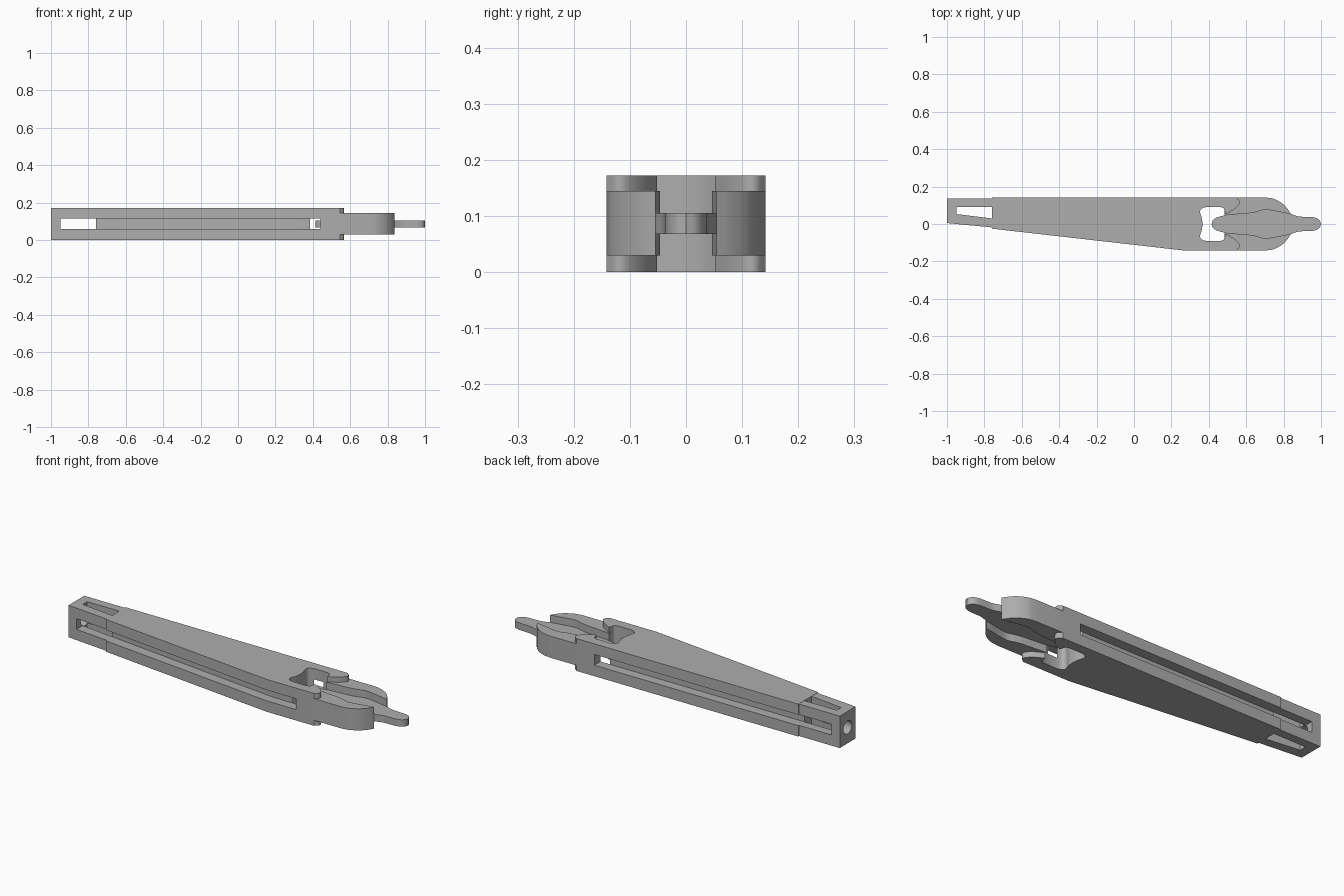
import bpy, bmesh, math
from mathutils import Vector

if "Cube" in bpy.data.objects:
    bpy.data.objects.remove(bpy.data.objects["Cube"])

# One plain grey for the whole tool
grey = bpy.data.materials.new("plain_grey")
grey.use_nodes = True
grey.diffuse_color = (0.42, 0.42, 0.42, 1)
grey.node_tree.nodes["Principled BSDF"].inputs["Base Color"].default_value = grey.diffuse_color


def smooth(points, steps=5):
    """Catmull-Rom curve through the points."""
    p = [Vector(q) for q in points]
    p = [2 * p[0] - p[1]] + p + [2 * p[-1] - p[-2]]
    out = []
    for a, b, c, d in zip(p, p[1:], p[2:], p[3:]):
        for i in range(steps):
            t = i / steps
            v = (2 * b + (c - a) * t + (2 * a - 5 * b + 4 * c - d) * t * t
                 + (3 * b - a - 3 * c + d) * t ** 3) / 2
            out.append(tuple(v))
    return out + [tuple(points[-1])]


def flip(points):
    """Mirror a run across the centre line and reverse its order."""
    return [(x, -y) for x, y in reversed(points)]


def prism(name, outline, z0, z1):
    bm = bmesh.new()
    clean = []
    for q in outline:
        if not clean or (Vector(q) - Vector(clean[-1])).length > 1e-4:
            clean.append(q)
    if (Vector(clean[0]) - Vector(clean[-1])).length < 1e-4:
        clean.pop()
    face = bm.faces.new([bm.verts.new((x, y, z0)) for x, y in clean])
    up = bmesh.ops.extrude_face_region(bm, geom=[face])["geom"]
    bmesh.ops.translate(bm, vec=(0, 0, z1 - z0),
                        verts=[v for v in up if isinstance(v, bmesh.types.BMVert)])
    bmesh.ops.recalc_face_normals(bm, faces=bm.faces)
    mesh = bpy.data.meshes.new(name)
    bm.to_mesh(mesh)
    bm.free()
    mesh.materials.append(grey)
    obj = bpy.data.objects.new(name, mesh)
    bpy.context.collection.objects.link(obj)
    bpy.ops.object.select_all(action="DESELECT")
    obj.select_set(True)
    bpy.context.view_layer.objects.active = obj
    bpy.ops.object.shade_smooth_by_angle(angle=math.radians(32))
    return obj


W, H = 0.142, 0.172            # half width and height
SLOT_LOW, SLOT_TOP = 0.058, 0.115
START, BEND = -0.76, 0.27      # ends of the tapered part

# Shared curves, upper half
lobe = smooth([(0.545, W), (0.564, 0.125), (0.562, 0.105), (0.535, 0.078), (0.49, 0.052)])
hole_right = smooth([(0.485, 0.07), (0.48, 0.083), (0.465, 0.09)])
hole_left = smooth([(0.385, 0.09), (0.363, 0.083), (0.353, 0.065), (0.363, 0.03), (0.366, 0)])
mouth = smooth([(0.485, 0.046), (0.55, 0.052), (0.62, 0.058), (0.66, 0.066),
                (0.7, 0.076), (0.75, 0.07), (0.8, 0.06), (0.838, 0.054)])

# Top and bottom plates with the open keyhole
half = lobe + hole_right + hole_left
plate = [(START, -0.025), (START, W)] + half + flip(half) + [(BEND, -W)]
prism("bottom_plate", plate, 0, SLOT_LOW)
prism("top_plate", plate, SLOT_TOP, H)

# Recessed core between the side slots
core = [(START, 0.03), (START, 0.09)] + hole_left + flip(hole_left) + [(BEND, -0.09)]
prism("core", core, SLOT_LOW, SLOT_TOP)

# Tail rails around the window
back_rail = [(-0.95, 0.09), (START, 0.09), (START, 0.137), (-0.95, 0.137)]
front_rail = [(-0.95, 0), (START, -0.018), (START, 0.03), (-0.95, 0.053)]
for side, z0, z1 in (("lower", 0.001, SLOT_LOW), ("upper", SLOT_TOP, H - 0.001)):
    prism(side + "_back_rail", back_rail, z0, z1)
    prism(side + "_front_rail", front_rail, z0, z1)

# Tail end block with a round bore
block = prism("tail_block", [(-1, 0.005), (-0.95, 0), (-0.95, 0.137), (-1, 0.137)],
              0.001, H - 0.001)
bpy.ops.mesh.primitive_cylinder_add(vertices=32, radius=0.035, depth=0.2,
                                    location=(-0.98, 0.071, H / 2),
                                    rotation=(0, math.pi / 2, 0))
cutter = bpy.context.object
cutter.name = "bore_cutter"
cutter.hide_render = True
cut = block.modifiers.new("bore", "BOOLEAN")
cut.operation = "DIFFERENCE"
cut.solver = "EXACT"
cut.object = cutter
bpy.context.view_layer.objects.active = block
bpy.ops.object.modifier_apply(modifier="bore")
bpy.data.objects.remove(cutter)

# Pair of jaws
nose = smooth([(0.7, W), (0.745, 0.135), (0.79, 0.112), (0.82, 0.082), (0.838, 0.054)])
jaw = [(0.44, W)] + nose + mouth[::-1] + hole_right + [(0.44, 0.09)]
prism("left_jaw", jaw, 0.029, 0.144)
prism("right_jaw", flip(jaw), 0.029, 0.144)

# Tongue held in the mouth
root = smooth([(0.415, 0), (0.422, 0.02), (0.445, 0.036), (0.485, 0.046)])
tip = smooth([(0.838, 0.054), (0.885, 0.04), (0.96, 0.036), (0.99, 0.022), (1, 0)])
edge = root + mouth + tip
prism("tongue", edge + flip(edge), 0.068, 0.105)
